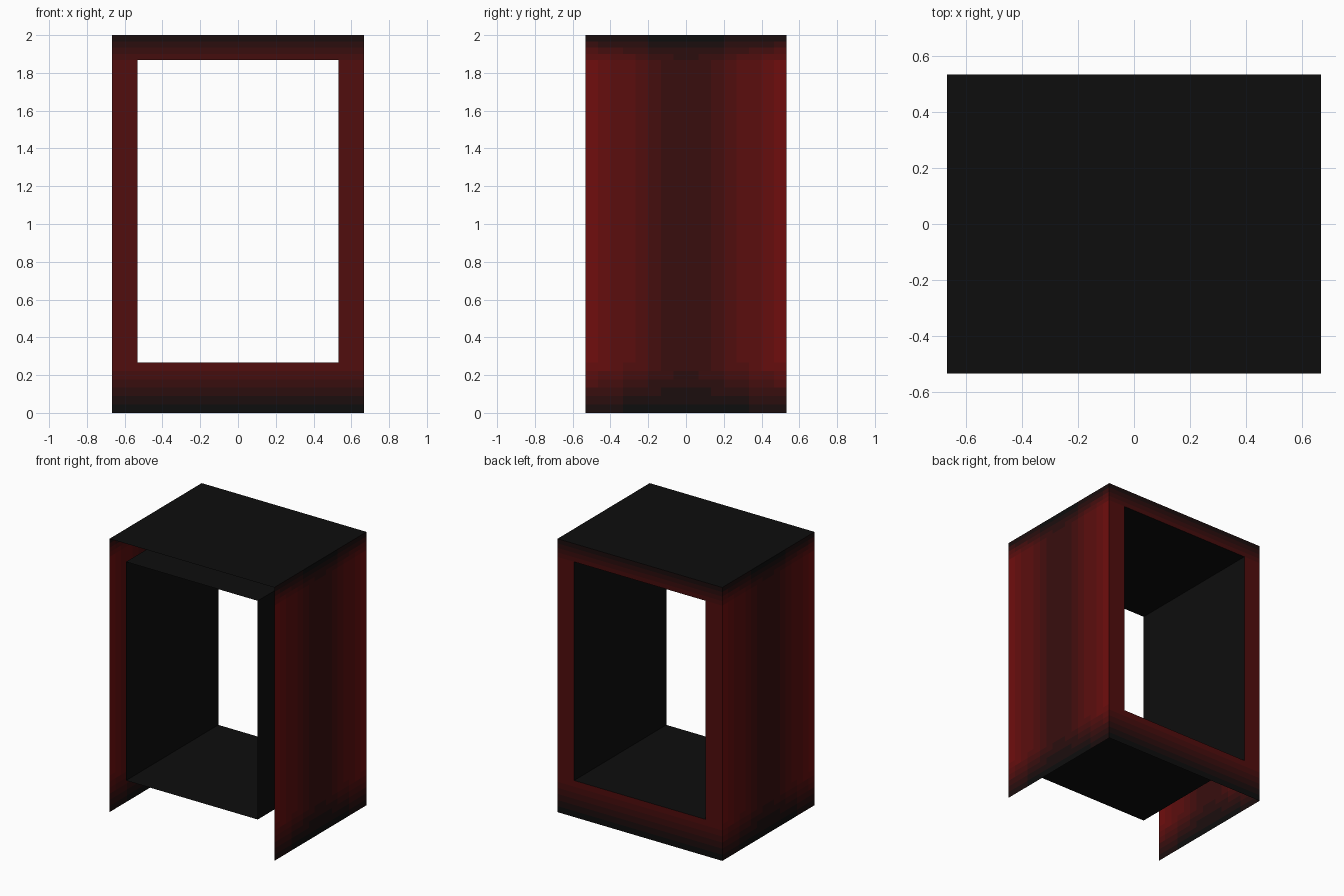
import bpy, bmesh
from mathutils import Vector

if "Cube" in bpy.data.objects:
    bpy.data.objects.remove(bpy.data.objects["Cube"])

W, D, H = 0.667, 0.533, 2.0           # half width, half depth, height
HW, Z0, Z1 = 0.533, 0.267, 1.867      # opening half width, bottom, top
SHADES = 9


def material(name, rgb):
    m = bpy.data.materials.new(name)
    m.diffuse_color = (*rgb, 1)
    m.use_nodes = True
    m.node_tree.nodes["Principled BSDF"].inputs["Base Color"].default_value = m.diffuse_color
    return m


# Black to dark red ramp for the painted fade
black = (0.004, 0.004, 0.004)
red = (0.16, 0.004, 0.004)
ramp = []
for i in range(SHADES):
    t = (i / (SHADES - 1)) ** 1.5
    ramp.append(material(f"red_fade_{i}", [a + (b - a) * t for a, b in zip(black, red)]))


def steps(a, b, n):
    return [a + (b - a) * i / n for i in range(n + 1)]


def cuts(*spans):
    return sorted({round(v, 4) for s in spans for v in steps(*s)})


def panel(name, place, us, vs, shade, skip=lambda u, v: False):
    """Flat sheet of cells; place maps (u, v) to a point, shade gives 0..1."""
    bm = bmesh.new()
    grid = {(u, v): bm.verts.new(place(u, v)) for u in us for v in vs}
    for u0, u1 in zip(us, us[1:]):
        for v0, v1 in zip(vs, vs[1:]):
            u, v = (u0 + u1) / 2, (v0 + v1) / 2
            if skip(u, v):
                continue
            f = bm.faces.new([grid[k] for k in ((u0, v0), (u1, v0), (u1, v1), (u0, v1))])
            f.material_index = round(shade(u, v) * (SHADES - 1))
    bmesh.ops.delete(bm, geom=[v for v in bm.verts if not v.link_faces], context='VERTS')
    me = bpy.data.meshes.new(name)
    bm.to_mesh(me)
    bm.free()
    for m in ramp:
        me.materials.append(m)
    ob = bpy.data.objects.new(name, me)
    bpy.context.collection.objects.link(ob)
    return ob


def fade(z):
    return max(0, min(1, z / 0.26, (H - z) / 0.14))


heights = cuts((0, Z0, 6), (Z0, Z1, 1), (Z1, H, 4))
depths = cuts((-D, D, 16))

# Side panels
for name, s in (("right_panel", 1), ("left_panel", -1)):
    panel(name, lambda y, z, s=s: Vector((s * W, s * y, z)), depths, heights,
          lambda y, z: (0.3 + 0.7 * abs(y) / D) * fade(z))

# Back frame around the opening
panel("back_frame", lambda x, z: Vector((-x, D, z)),
      cuts((-W, -HW, 4), (-HW, HW, 1), (HW, W, 4)), heights,
      lambda x, z: 0.65 * fade(z),
      lambda x, z: abs(x) < HW and Z0 < z < Z1)

# Top sheet (front and underside stay open)
panel("top_panel", lambda x, y: Vector((x, y, H)), [-W, W], [-D, D], lambda x, y: 0)

# Tunnel lining running front to back, facing inward
for name, s in (("tunnel_right_wall", 1), ("tunnel_left_wall", -1)):
    panel(name, lambda y, z, s=s: Vector((s * HW, -s * y, z)), [-D, D], [Z0, Z1],
          lambda y, z: 0)
for name, s, z in (("tunnel_floor", 1, Z0), ("tunnel_ceiling", -1, Z1)):
    panel(name, lambda x, y, s=s, z=z: Vector((s * x, y, z)), [-HW, HW], [-D, D],
          lambda x, y: 0)
